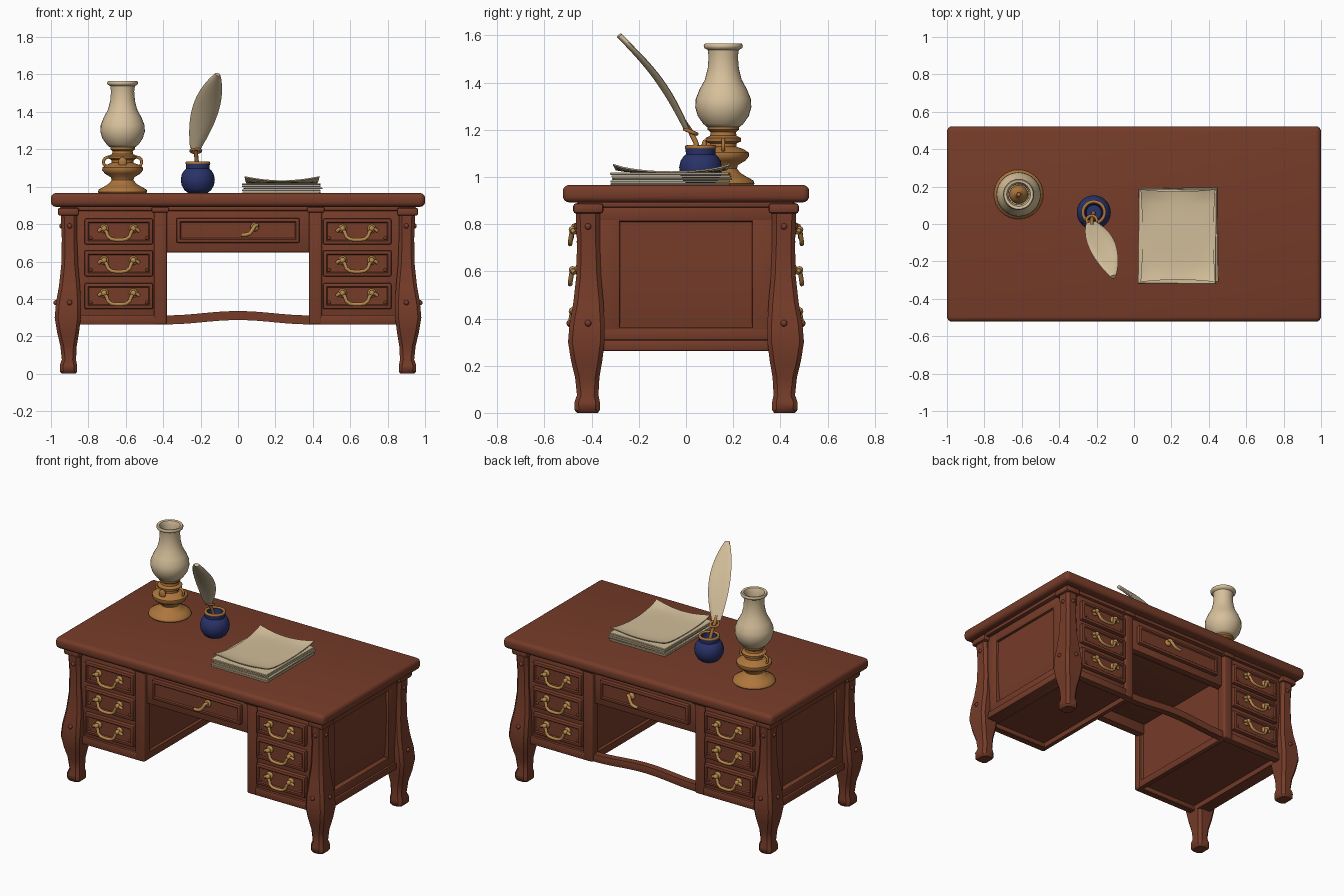
import bpy, bmesh, random
from math import sin, cos, pi, radians
from mathutils import Vector, Matrix

random.seed(4)
if "Cube" in bpy.data.objects:
    bpy.data.objects.remove(bpy.data.objects["Cube"], do_unlink=True)


def material(name, rgb):
    m = bpy.data.materials.new(name)
    m.use_nodes = True
    m.diffuse_color = (*rgb, 1)
    m.node_tree.nodes["Principled BSDF"].inputs["Base Color"].default_value = (*rgb, 1)
    return m


WOOD = material("red brown wood", (.18, .045, .022))
BRASS = material("handle brass", (.48, .25, .07))
BRONZE = material("lamp bronze", (.42, .18, .045))
GLASS = material("cream glass", (.68, .53, .33))
PAPER = material("aged paper", (.64, .51, .32))
INK = material("ink blue", (.022, .032, .14))


def finish(name, bm, mat, angle=35):
    bmesh.ops.recalc_face_normals(bm, faces=bm.faces)
    mesh = bpy.data.meshes.new(name)
    bm.to_mesh(mesh)
    bm.free()
    mesh.materials.append(mat)
    mesh.shade_smooth()
    mesh.set_sharp_from_angle(angle=radians(angle))
    ob = bpy.data.objects.new(name, mesh)
    bpy.context.collection.objects.link(ob)
    return ob


def box(name, a, b, mat=WOOD, bevel=.006, segments=2, insets=()):
    """Bevelled box between two corners; insets are (direction, border, depth)."""
    a, b = Vector(a), Vector(b)
    size = Vector([abs(q - p) for p, q in zip(a, b)])
    bm = bmesh.new()
    bmesh.ops.create_cube(bm, size=1, matrix=Matrix.Translation((a + b) / 2) @ Matrix.Diagonal((*size, 1)))
    bmesh.ops.bevel(bm, geom=bm.edges[:], offset=bevel, segments=segments, profile=.5, affect='EDGES')
    for direction, border, depth in insets:
        d = Vector(direction)
        bm.normal_update()
        face = max(bm.faces, key=lambda f: f.normal.dot(d) * f.calc_area())
        bmesh.ops.inset_region(bm, faces=[face], thickness=border)
        bmesh.ops.inset_region(bm, faces=[face], thickness=min(border, .008))
        bmesh.ops.translate(bm, verts=face.verts[:], vec=-d * depth)
    return finish(name, bm, mat)


def loft(name, rings, mat, closed=False, angle=35):
    bm = bmesh.new()
    rows = [[bm.verts.new(p) for p in ring] for ring in rings]
    n = len(rows[0])
    pairs = list(zip(rows, rows[1:])) + ([(rows[-1], rows[0])] if closed else [])
    for r, s in pairs:
        for i in range(n):
            j = (i + 1) % n
            bm.faces.new((r[i], r[j], s[j], s[i]))
    if not closed:
        bm.faces.new(rows[0])
        bm.faces.new(rows[-1])
    return finish(name, bm, mat, angle)


def lathe(name, x, y, profile, mat, n=32):
    rings = [[(x + r * cos(2 * pi * i / n), y + r * sin(2 * pi * i / n), z) for i in range(n)]
             for r, z in profile]
    return loft(name, rings, mat, angle=50)


def tube(name, path, radius, mat, closed=False, n=8):
    path = [Vector(p) for p in path]
    count, rings, side = len(path), [], None
    for k, p in enumerate(path):
        before = path[k - 1] if k or closed else p
        after = path[(k + 1) % count] if k < count - 1 or closed else p
        t = (after - before).normalized()
        side = side or t.orthogonal()
        side = (side - t * side.dot(t)).normalized()
        up = t.cross(side)
        rings.append([p + radius * (side * cos(2 * pi * i / n) + up * sin(2 * pi * i / n)) for i in range(n)])
    return loft(name, rings, mat, closed, 60)


def ring(name, centre, u, v, major, minor, mat):
    c, u, v = Vector(centre), Vector(u).normalized(), Vector(v).normalized()
    path = [c + major * (u * cos(pi * k / 12) + v * sin(pi * k / 12)) for k in range(24)]
    return tube(name, path, minor, mat, closed=True)


def ball(name, centre, radius, mat, scale=(1, 1, 1)):
    bm = bmesh.new()
    bmesh.ops.create_uvsphere(bm, u_segments=14, v_segments=8, radius=radius,
                              matrix=Matrix.Translation(centre) @ Matrix.Diagonal((*scale, 1)))
    return finish(name, bm, mat, 60)


# Desk top and moulding
box("desk_top", (-1, -.522, .892), (1, .522, .966), bevel=.027, segments=4)
box("top_moulding", (-.95, -.455, .87), (.95, .455, .9), bevel=.008)

# Pedestals with framed sides
for s in (-1, 1):
    box("pedestal", (s * .385, -.435, .262), (s * .875, .435, .88),
        insets=[((0, 0, -1), .035, .03), ((-s, 0, 0), .06, .015)])
    panel = [(.888, .36), (.897, .42), (.904, .52), (.908, .64), (.904, .82)]
    rings = [[(s * x, -.285, z), (s * x, .285, z), (s * .86, .285, z), (s * .86, -.285, z)] for x, z in panel]
    loft("side_panel", rings, WOOD)
    for z0, z1, x in ((.262, .31, .935), (.305, .362, .922), (.81, .88, .922)):
        box("side_rail", (s * .86, -.39, z0), (s * x, .39, z1), bevel=.008)
    for t in (-1, 1):
        box("side_stile", (s * .86, t * .28, .3), (s * .922, t * .39, .87), bevel=.008)

# Cabriole legs, one per corner
LEG = [(0, .942, .868), (.012, .952, .86), (.045, .953, .86), (.075, .942, .866), (.15, .95, .862),
       (.22, .967, .85), (.3, .98, .84), (.38, .973, .84), (.47, .957, .845), (.58, .945, .855),
       (.72, .942, .86), (.86, .948, .86)]
for s in (-1, 1):
    for t in (-1, 1):
        rings = []
        for z, out, inn in LEG:
            x0, x1, y0, y1, c = inn, out, inn - .495, out - .48, .018
            rings.append([(s * x, t * y, z) for x, y in (
                (x0 + c, y0), (x1 - c, y0), (x1, y0 + c), (x1, y1 - c),
                (x1 - c, y1), (x0 + c, y1), (x0, y1 - c), (x0, y0 + c))])
        loft("leg", rings, WOOD, angle=40)
        box("leg_capital", (s * .85, t * .35, .845), (s * .963, t * .478, .888), bevel=.012)
        for z, bulge in ((.79, 0), (.38, .031)):
            ball("leg_stud", (s * (.942 + bulge), t * .415, z), .014, WOOD)
            ball("leg_stud", (s * .9, t * (.462 + bulge), z), .014, WOOD)


def bail_handle(x, y, z, t):
    half = [(.108, .002, .018), (.098, .012, .024), (.08, .015, .026), (.066, -.002, .03),
            (.058, -.026, .034), (.04, -.04, .036), (.015, -.044, .036)]
    path = [(-a, h, d) for a, h, d in half] + [(a, h, d) for a, h, d in reversed(half)]
    tube("drawer_handle", [(x + a, y + t * d, z + h) for a, h, d in path], .01, BRASS)
    for s in (-1, 1):
        ball("handle_rosette", (x + s * .078, y + t * .004, z + .016), .024, BRASS, (1, .5, 1))
        ball("handle_knob", (x + s * .078, y + t * .026, z + .016), .016, BRASS)


# Drawers and posts, the same on front and back
for t in (-1, 1):
    out = (0, t, 0)
    for s in (-1, 1):
        box("inner_post", (s * .38, t * .4, .262), (s * .45, t * .452, .88), bevel=.012, segments=3)
        box("post_capital", (s * .37, t * .4, .862), (s * .462, t * .465, .892), bevel=.008)
        box("pedestal_base_rail", (s * .385, t * .4, .262), (s * .87, t * .45, .315), bevel=.008)
        for z in (.415, .59, .76):
            box("drawer_front", (s * .455, t * .42, z - .07), (s * .82, t * .462, z + .07),
                bevel=.009, insets=[(out, .014, .007)])
            bail_handle(s * .637, t * .455, z, t)
            for k in (-1, 1):
                ball("drawer_stud", (s * .637 + k * .15, t * .455, z - .035), .009, WOOD)
    # Centre drawer with a single drop pull
    box("centre_fascia", (-.4, t * .37, .648), (.4, t * .425, .88), bevel=.01)
    box("centre_drawer", (-.33, t * .4, .7), (.33, t * .45, .832), bevel=.009, insets=[(out, .014, .007)])
    ball("pull_rosette", (.09, t * .45, .785), .024, BRASS, (1, .6, 1))
    tube("drop_pull", [(x, t * y, z) for x, y, z in (
        (.105, .466, .795), (.09, .475, .792), (.078, .482, .77), (.064, .486, .75),
        (.04, .486, .742), (.015, .486, .742))], .011, BRASS)
box("centre_drawer_case", (-.4, -.38, .72), (.4, .38, .88))

# Wavy stretcher across the back
rings = []
for k in range(25):
    x = -.39 + .78 * k / 24
    rise = .023 * (.5 + .5 * cos(pi * x / .38))
    rings.append([(x, .39, .264 + rise), (x, .435, .264 + rise), (x, .44, .288 + rise),
                  (x, .435, .312 + rise), (x, .39, .312 + rise)])
loft("back_stretcher", rings, WOOD)

# Oil lamp
LX, LY = -.617, .158
lathe("lamp_base", LX, LY, [
    (.125, .963), (.132, .972), (.128, .985), (.1, 1), (.075, 1.015), (.058, 1.035), (.062, 1.05),
    (.095, 1.07), (.109, 1.088), (.108, 1.103), (.085, 1.118), (.056, 1.128), (.056, 1.142),
    (.074, 1.15), (.076, 1.165), (.056, 1.175), (.054, 1.19), (.066, 1.2), (.066, 1.215), (.05, 1.222)], BRONZE)
lathe("lamp_chimney", LX, LY, [
    (.07, 1.212), (.085, 1.225), (.108, 1.258), (.119, 1.295), (.117, 1.33), (.1, 1.372), (.078, 1.412),
    (.066, 1.46), (.062, 1.51), (.066, 1.538), (.08, 1.546), (.083, 1.556), (.078, 1.565), (.064, 1.562),
    (.055, 1.54), (.054, 1.47), (.07, 1.41), (.105, 1.33), (.106, 1.29), (.07, 1.235)], GLASS)
lathe("lamp_burner", LX, LY, [(.05, 1.22), (.05, 1.26), (.03, 1.28), (.014, 1.3), (.01, 1.34)], BRONZE, 16)
for s in (-1, 1):
    ring("lamp_handle", (LX + s * .076, LY, 1.132), (1, 0, 0), (0, 0, 1), .026, .008, BRONZE)
tube("wick_shaft", [(LX, LY - .05, 1.135), (LX, LY - .08, 1.135)], .012, BRONZE)
ball("wick_knob", (LX, LY - .08, 1.13), .024, BRONZE, (1, .5, 1.2))

# Inkwell
IX, IY = -.215, .062
lathe("inkwell", IX, IY, [
    (.05, .965), (.072, .982), (.087, 1.01), (.091, 1.04), (.085, 1.068), (.072, 1.088), (.062, 1.096),
    (.064, 1.115), (.064, 1.125), (.045, 1.126), (.042, 1.095), (.04, 1.09)], INK)
ring("inkwell_rim", (IX, IY, 1.126), (1, 0, 0), (0, 1, 0), .058, .009, BRONZE)
ring("quill_holder", (-.226, .02, 1.192), (1, 0, 0), (0, 1, -.4), .027, .008, BRONZE)
tube("quill_shaft", [(-.215, .062, 1.08), (-.222, .04, 1.15), (-.226, .018, 1.195), (-.223, -.01, 1.235)],
     .011, BRONZE)

# Feather: lens-shaped sections swept along a gently curved spine
along = Vector((.118, -.285, .395))
wide = Vector((.97, .19, -.155)).normalized()
thick = along.cross(wide).normalized()
rings = []
for k in range(17):
    u = k / 16
    w = .072 * max(.08, sin(pi * (.1 + .86 * u ** 1.05))) ** .75
    centre = Vector((-.228, .002, 1.205)) + along * u + thick * .022 * sin(pi * u)
    rings.append([centre + wide * w * cos(a) + thick * (.012 * sin(a) + .012 * cos(a) ** 2 * w / .072)
                  for a in (2 * pi * i / 12 for i in range(12))])
loft("quill_feather", rings, PAPER, angle=60)

# Paper stack with a curled top sheet
for k in range(5):
    z = .965 + k * .011
    sheet = box("paper_sheet", (-.208, -.252, 0), (.208, .252, .009), PAPER, bevel=.002, segments=1)
    sheet.location = (.235 + random.uniform(-.006, .006), -.062 + random.uniform(-.006, .006), z)
    sheet.rotation_euler.z = random.uniform(-.02, .02)
bm = bmesh.new()
bmesh.ops.create_grid(bm, x_segments=14, y_segments=14, size=1)
for v in bm.verts:
    x, y = v.co.x, v.co.y
    curl = x * x * y * y
    pinch = 1 - .05 * (1 - curl)
    v.co = (.235 + .2 * x * pinch, -.062 + .248 * y * pinch, 1.024 + .022 * max(abs(x), abs(y)) ** 4 * curl + .01 * y ** 6)
base = bm.faces[:]
solid = bmesh.ops.extrude_face_region(bm, geom=base)
bmesh.ops.translate(bm, vec=(0, 0, -.006), verts=[g for g in solid["geom"] if isinstance(g, bmesh.types.BMVert)])
finish("curled_top_sheet", bm, PAPER)
